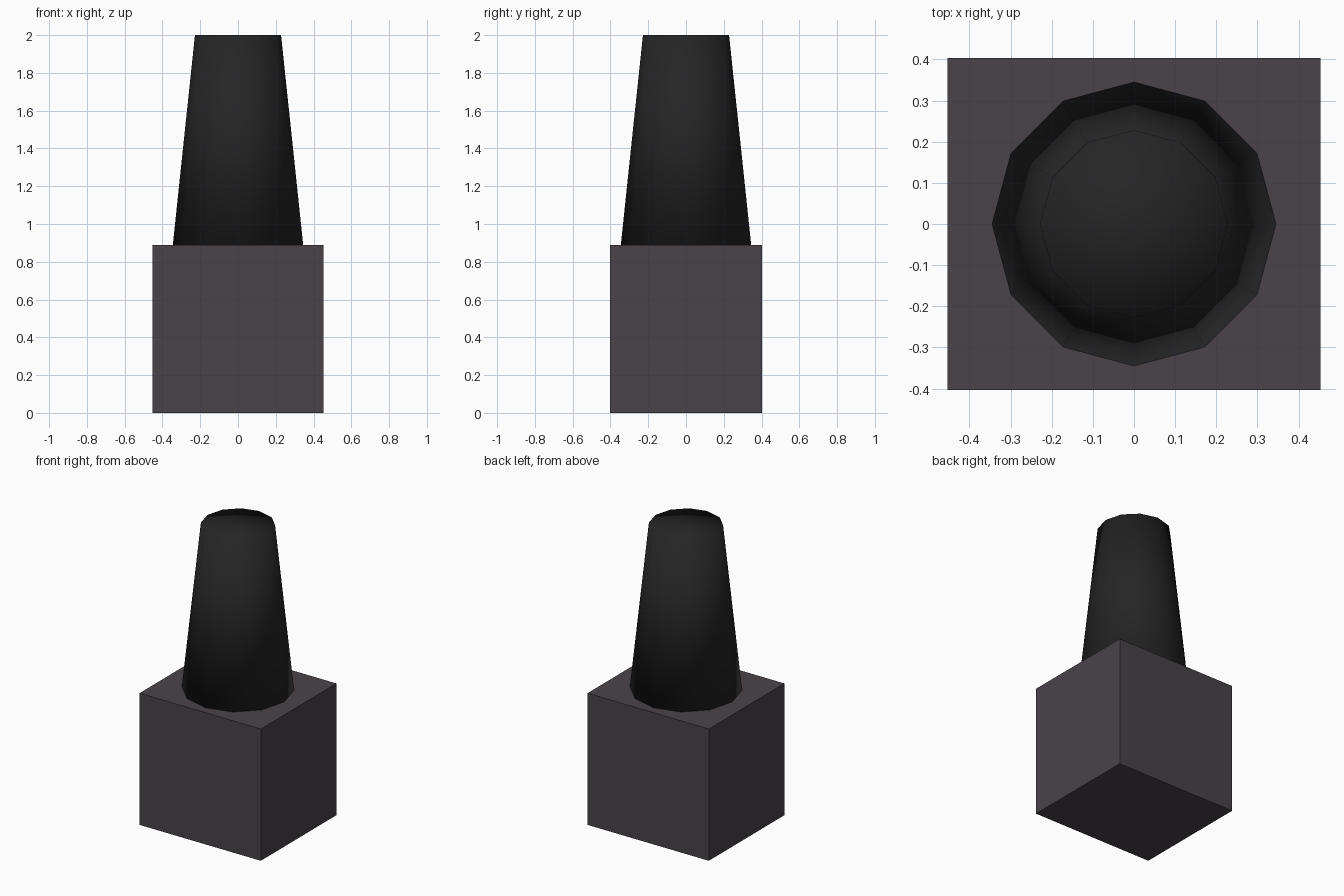
import bpy
import math

if "Cube" in bpy.data.objects:
    bpy.data.objects.remove(bpy.data.objects["Cube"])


def material(name, color):
    m = bpy.data.materials.new(name)
    m.diffuse_color = (*color, 1.0)
    m.use_nodes = True
    m.node_tree.nodes["Principled BSDF"].inputs["Base Color"].default_value = m.diffuse_color
    return m


grey = material("warm dark grey", (0.066, 0.057, 0.066))
black = material("soft black", (0.018, 0.018, 0.018))

BASE_HEIGHT, TOTAL_HEIGHT = 0.89, 2.0

# Block-shaped base
bpy.ops.mesh.primitive_cube_add(size=1, location=(0, 0, BASE_HEIGHT / 2))
base = bpy.context.object
base.name = "base_block"
base.scale = (0.906, 0.806, BASE_HEIGHT)
bpy.ops.object.transform_apply(location=False, rotation=False, scale=True)
base.data.materials.append(grey)

# Tapered twelve-sided column, smooth over its flat cap, a corner on each axis
height = TOTAL_HEIGHT - BASE_HEIGHT
bpy.ops.mesh.primitive_cone_add(
    vertices=12, radius1=0.345, radius2=0.228, depth=height,
    end_fill_type='TRIFAN', location=(0, 0, BASE_HEIGHT + height / 2))
column = bpy.context.object
column.name = "tapered_column"
column.data.materials.append(black)
bpy.ops.object.shade_smooth()
